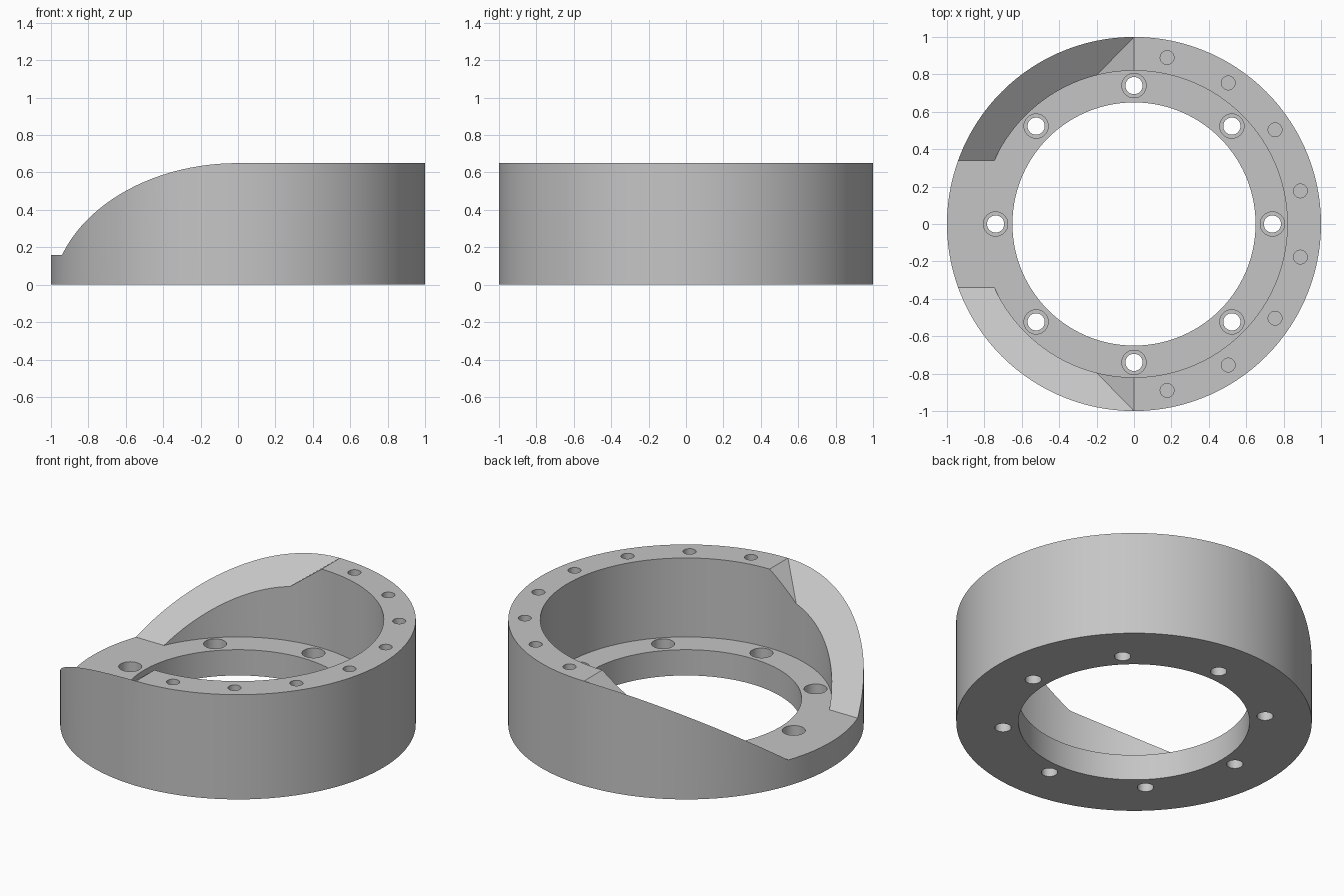
import bpy, bmesh
from math import radians, pi, cos, sin
from mathutils import Matrix

if "Cube" in bpy.data.objects:
    bpy.data.objects.remove(bpy.data.objects["Cube"], do_unlink=True)

HEIGHT, FLANGE = 0.65, 0.16
WALL_R, BORE_R = 0.82, 0.65
NOTCH_Y = 0.34


def lathe(bm, profile, steps, closed, offset=(0, 0, 0)):
    """Revolve a radius/height profile around z, then move it."""
    verts = [bm.verts.new((r, 0, z)) for r, z in profile]
    pairs = list(zip(verts, verts[1:] + verts[:1]))
    edges = [bm.edges.new(p) for p in (pairs if closed else pairs[:-1])]
    geom = bmesh.ops.spin(bm, geom=verts + edges, axis=(0, 0, 1), cent=(0, 0, 0),
                          angle=2 * pi, steps=steps, use_merge=False)
    piece = {v for v in bm.verts if v.is_valid and not v.tag}
    bmesh.ops.remove_doubles(bm, verts=list(piece), dist=1e-4)
    piece = [v for v in bm.verts if not v.tag]
    bmesh.ops.translate(bm, verts=piece, vec=offset)
    for v in piece:
        v.tag = True


def make_object(name, bm):
    bmesh.ops.recalc_face_normals(bm, faces=bm.faces[:])
    mesh = bpy.data.meshes.new(name)
    bm.to_mesh(mesh)
    bm.free()
    obj = bpy.data.objects.new(name, mesh)
    bpy.context.collection.objects.link(obj)
    return obj


def cut(target, cutter):
    cutter.hide_render = True
    mod = target.modifiers.new("cut", "BOOLEAN")
    mod.operation, mod.solver, mod.object = "DIFFERENCE", "EXACT", cutter
    bpy.context.view_layer.objects.active = target
    bpy.ops.object.modifier_apply(modifier=mod.name)
    bpy.data.objects.remove(cutter, do_unlink=True)


# Ring with a tall wall and a low inner flange
bm = bmesh.new()
lathe(bm, [(BORE_R, 0), (1, 0), (1, HEIGHT), (WALL_R, HEIGHT),
           (WALL_R, FLANGE), (BORE_R, FLANGE)], 120, True)
ring = make_object("flanged_ring", bm)

# Sloped opening on one half: a block trimmed by inclined planes
bm = bmesh.new()
bmesh.ops.create_cube(bm, size=1, matrix=Matrix.Translation((-1, 0, FLANGE + 0.5))
                      @ Matrix.Diagonal((2, 3, 1, 1)))
slope = (HEIGHT - FLANGE) / (1 - NOTCH_Y)
planes = [((0, NOTCH_Y, FLANGE), (0, slope, -1)),
          ((0, -NOTCH_Y, FLANGE), (0, -slope, -1)),
          ((0, 0, HEIGHT), (0.76, 0, -1))]
for point, normal in planes:
    bmesh.ops.bisect_plane(bm, geom=bm.verts[:] + bm.edges[:] + bm.faces[:],
                           plane_co=point, plane_no=normal, clear_outer=True)
    bmesh.ops.holes_fill(bm, edges=[e for e in bm.edges if e.is_boundary])
cut(ring, make_object("opening_cutter", bm))

# Counterbored flange holes and blind holes in the rim
bm = bmesh.new()
for i in range(8):
    a = radians(45 * i)
    lathe(bm, [(0, -0.1), (0.046, -0.1), (0.046, 0.08), (0.065, 0.08),
               (0.065, 0.3), (0, 0.3)], 32, False, (0.74 * cos(a), 0.74 * sin(a), 0))
    a = radians(22.5 * i - 78.75)
    lathe(bm, [(0, HEIGHT - 0.1), (0.037, HEIGHT - 0.1), (0.037, 0.8), (0, 0.8)],
          32, False, (0.907 * cos(a), 0.907 * sin(a), 0))
cut(ring, make_object("hole_cutter", bm))

# Plain grey finish
grey = bpy.data.materials.new("light_grey")
grey.use_nodes = True
color = (0.56, 0.56, 0.56, 1)
grey.diffuse_color = color
grey.node_tree.nodes["Principled BSDF"].inputs["Base Color"].default_value = color
ring.data.materials.clear()
ring.data.materials.append(grey)
for poly in ring.data.polygons:
    poly.material_index = 0

bpy.ops.object.select_all(action="DESELECT")
ring.select_set(True)
bpy.context.view_layer.objects.active = ring
bpy.ops.object.shade_smooth_by_angle(angle=radians(30))
